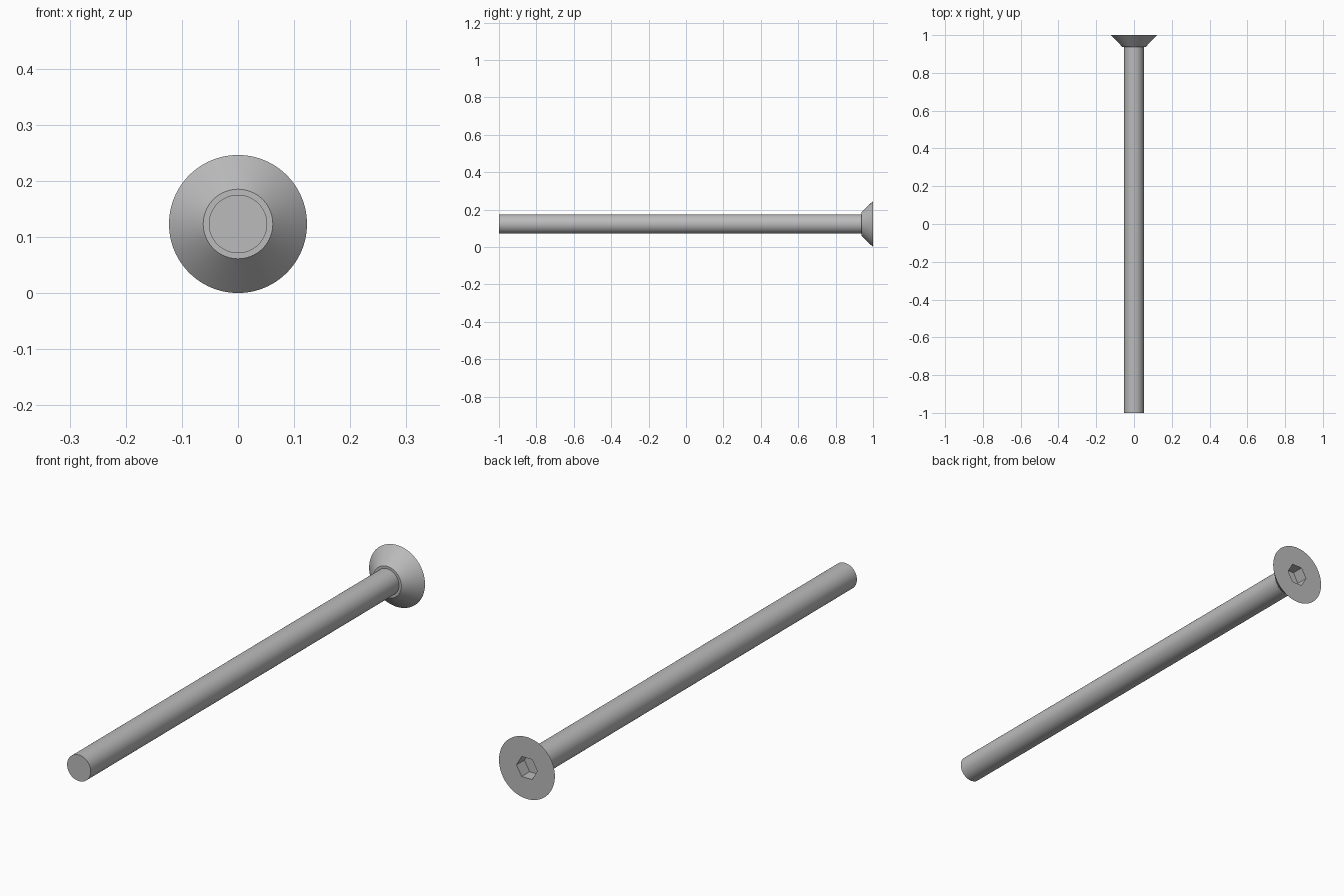
import bpy, bmesh, math
from mathutils import Vector, Matrix

cube = bpy.data.objects.get("Cube")
if cube:
    bpy.data.objects.remove(cube, do_unlink=True)

SEGMENTS = 96
AXIS_Z = 0.123        # height of the screw axis
HEAD_R, NECK_R, SHANK_R = 0.123, 0.062, 0.052
HEAD_START = 0.938    # where the countersunk cone begins along y
HEX_R, HEX_DEPTH = 0.046, 0.05

steel = bpy.data.materials.new("grey steel")
steel.use_nodes = True
grey = (0.5, 0.5, 0.5, 1)
steel.diffuse_color = grey
steel.node_tree.nodes["Principled BSDF"].inputs["Base Color"].default_value = grey


def lathe(bm, profile):
    """Revolve (radius, y) points around the y axis."""
    verts = [bm.verts.new((r, y, 0)) for r, y in profile]
    edges = [bm.edges.new(pair) for pair in zip(verts, verts[1:])]
    bmesh.ops.spin(bm, geom=verts + edges, cent=(0, 0, 0), axis=(0, 1, 0),
                   angle=math.tau, steps=SEGMENTS, use_duplicate=False)
    bmesh.ops.remove_doubles(bm, verts=bm.verts, dist=1e-5)


def finish(bm, name):
    bmesh.ops.recalc_face_normals(bm, faces=bm.faces)
    bmesh.ops.transform(bm, matrix=Matrix.Translation((0, 0, AXIS_Z)), verts=bm.verts)
    mesh = bpy.data.meshes.new(name)
    bm.to_mesh(mesh)
    bm.free()
    mesh.materials.append(steel)
    obj = bpy.data.objects.new(name, mesh)
    bpy.context.collection.objects.link(obj)
    bpy.ops.object.select_all(action="DESELECT")
    obj.select_set(True)
    bpy.context.view_layer.objects.active = obj
    bpy.ops.object.shade_smooth_by_angle(angle=math.radians(30))


# Plain round shank with a flat tip
bm = bmesh.new()
lathe(bm, [(0, -1), (SHANK_R, -1), (SHANK_R, HEAD_START)])
finish(bm, "shank")

# Countersunk head: underside ring and cone
bm = bmesh.new()
lathe(bm, [(SHANK_R, HEAD_START), (NECK_R, HEAD_START), (HEAD_R, 1)])
rim = [e for e in bm.edges if e.is_boundary and all(v.co.y > 0.99 for v in e.verts)]

# Hex socket: walls and floor
corners = [Vector((math.cos(i * math.pi / 3), 0, math.sin(i * math.pi / 3))) * HEX_R
           for i in range(6)]
mouth = [bm.verts.new(c + Vector((0, 1, 0))) for c in corners]
floor = [bm.verts.new(c + Vector((0, 1 - HEX_DEPTH, 0))) for c in corners]
bm.faces.new(floor)
for i in range(6):
    j = (i + 1) % 6
    bm.faces.new((mouth[i], mouth[j], floor[j], floor[i]))
hex_edges = [bm.edges.get((mouth[i], mouth[i - 1])) for i in range(6)]

# Flat head face between rim and socket mouth
bmesh.ops.triangle_fill(bm, edges=rim + hex_edges, use_beauty=True, normal=(0, 1, 0))
finish(bm, "head")
